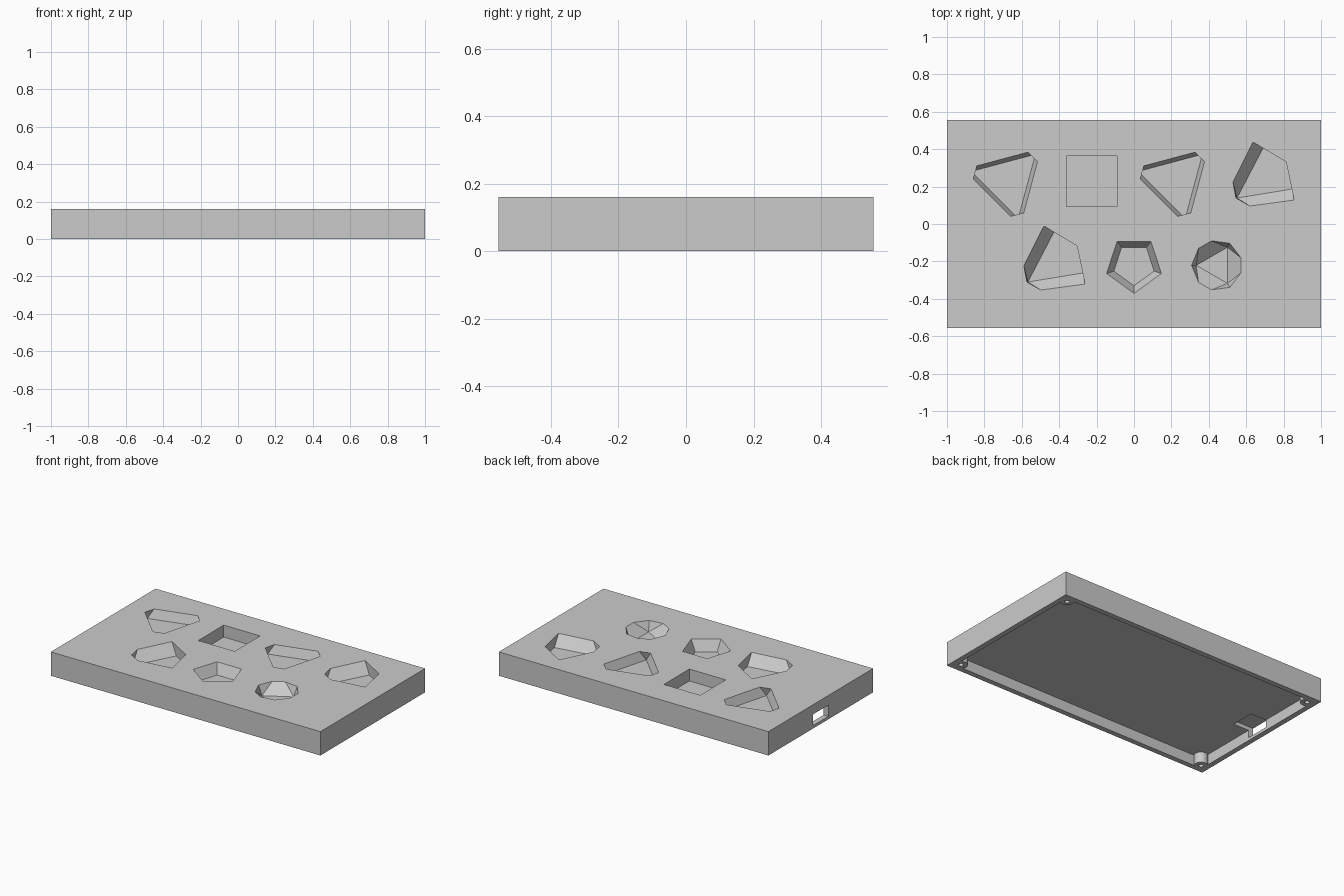
import bpy, bmesh
from math import cos, sin, radians

if "Cube" in bpy.data.objects:
    bpy.data.objects.remove(bpy.data.objects["Cube"])

grey = bpy.data.materials.new("plain_grey")
grey.use_nodes = True
grey.diffuse_color = (0.6, 0.6, 0.6, 1)
grey.node_tree.nodes["Principled BSDF"].inputs["Base Color"].default_value = (0.6, 0.6, 0.6, 1)

TOP, CEILING, WALL = 0.16, 0.07, 0.035
W, D = 1.0, 0.555


def hull(name, points):
    """Convex solid around a set of points."""
    bm = bmesh.new()
    for p in points:
        bm.verts.new(p)
    bmesh.ops.convex_hull(bm, input=bm.verts)
    loose = [v for v in bm.verts if not v.link_faces]
    bmesh.ops.delete(bm, geom=loose, context='VERTS')
    bmesh.ops.dissolve_limit(bm, angle_limit=radians(1), verts=bm.verts, edges=bm.edges)
    bmesh.ops.recalc_face_normals(bm, faces=bm.faces)
    mesh = bpy.data.meshes.new(name)
    bm.to_mesh(mesh)
    bm.free()
    mesh.materials.append(grey)
    obj = bpy.data.objects.new(name, mesh)
    bpy.context.collection.objects.link(obj)
    return obj


def box(name, x0, x1, y0, y1, z0, z1):
    return hull(name, [(x, y, z) for x in (x0, x1) for y in (y0, y1) for z in (z0, z1)])


def ring(x, y, z, r, n, start):
    """Regular polygon of points, start angle in degrees."""
    angles = [radians(start + 360 * k / n) for k in range(n)]
    return [(x + r * cos(a), y + r * sin(a), z) for a in angles]


def combine(target, tool, operation='DIFFERENCE'):
    mod = target.modifiers.new(tool.name, 'BOOLEAN')
    mod.operation, mod.object, mod.solver = operation, tool, 'EXACT'
    bpy.context.view_layer.objects.active = target
    bpy.ops.object.modifier_apply(modifier=mod.name)
    bpy.data.objects.remove(tool)


# Hollow tray body, open underneath
tray = box("dice_tray", -W, W, -D, D, 0, TOP)
combine(tray, box("cavity", WALL - W, W - WALL, WALL - D, D - WALL, -0.1, CEILING))

# Corner screw posts with holes
for sx in (-1, 1):
    for sy in (-1, 1):
        x, y = sx * (W - 0.06), sy * (D - 0.06)
        post = ring(x, y, 0, 0.042, 32, 0) + ring(x, y, CEILING + 0.01, 0.042, 32, 0)
        combine(tray, hull("post", post), 'UNION')
        hole = ring(x, y, -0.05, 0.015, 16, 0) + ring(x, y, CEILING - 0.005, 0.015, 16, 0)
        combine(tray, hull("screw_hole", hole))

# Cable port in the side wall
combine(tray, box("port", -W - 0.1, -W + 0.15, -0.08, 0.08, 0.02, 0.095))

# Cube pocket
combine(tray, box("cube_pocket", -0.36, -0.09, 0.093, 0.363, 0.08, 0.3))

# Eight-sided pockets
edge = 0.355
for x in (-0.672, 0.221):
    solid = ring(x, 0.228, 0.1, edge * 0.577, 3, 45)
    solid += ring(x, 0.228, 0.1 + edge * 0.8165, edge * 0.577, 3, 105)
    combine(tray, hull("octahedron_pocket", solid))

# Ten-sided pockets: kite floor flaring to a six-sided rim
rim = [(0.636, 0.438), (0.813, 0.332), (0.856, 0.128), (0.62, 0.096), (0.545, 0.139), (0.529, 0.225)]
kite = [(0.69, 0.406), (0.818, 0.332), (0.845, 0.187), (0.551, 0.139)]
for dx, dy in ((0, 0), (-1.118, -0.449)):
    solid = []
    for points, z in ((kite, 0.09), (rim, TOP)):
        solid += [(x + dx, y + dy, z) for x, y in points]
    combine(tray, hull("ten_sided_pocket", solid))

# Twelve-sided pocket
solid = ring(0, -0.217, 0.09, 0.113, 5, 270) + ring(0, -0.217, TOP, 0.154, 5, 270)
combine(tray, hull("pentagon_pocket", solid))

# Twenty-sided pocket
edge, x, y, base = 0.193, 0.444, -0.221, 0.095
solid = []
for height, radius, start in ((0, 0.577, 180), (0.578, 0.934, 0), (0.934, 0.934, 180), (1.512, 0.577, 0)):
    solid += ring(x, y, base + edge * height, edge * radius, 3, start)
combine(tray, hull("icosahedron_pocket", solid))

# Smooth the round posts, keep all other edges sharp
bpy.ops.object.select_all(action='DESELECT')
tray.select_set(True)
bpy.context.view_layer.objects.active = tray
bpy.ops.object.shade_smooth_by_angle(angle=radians(20))
